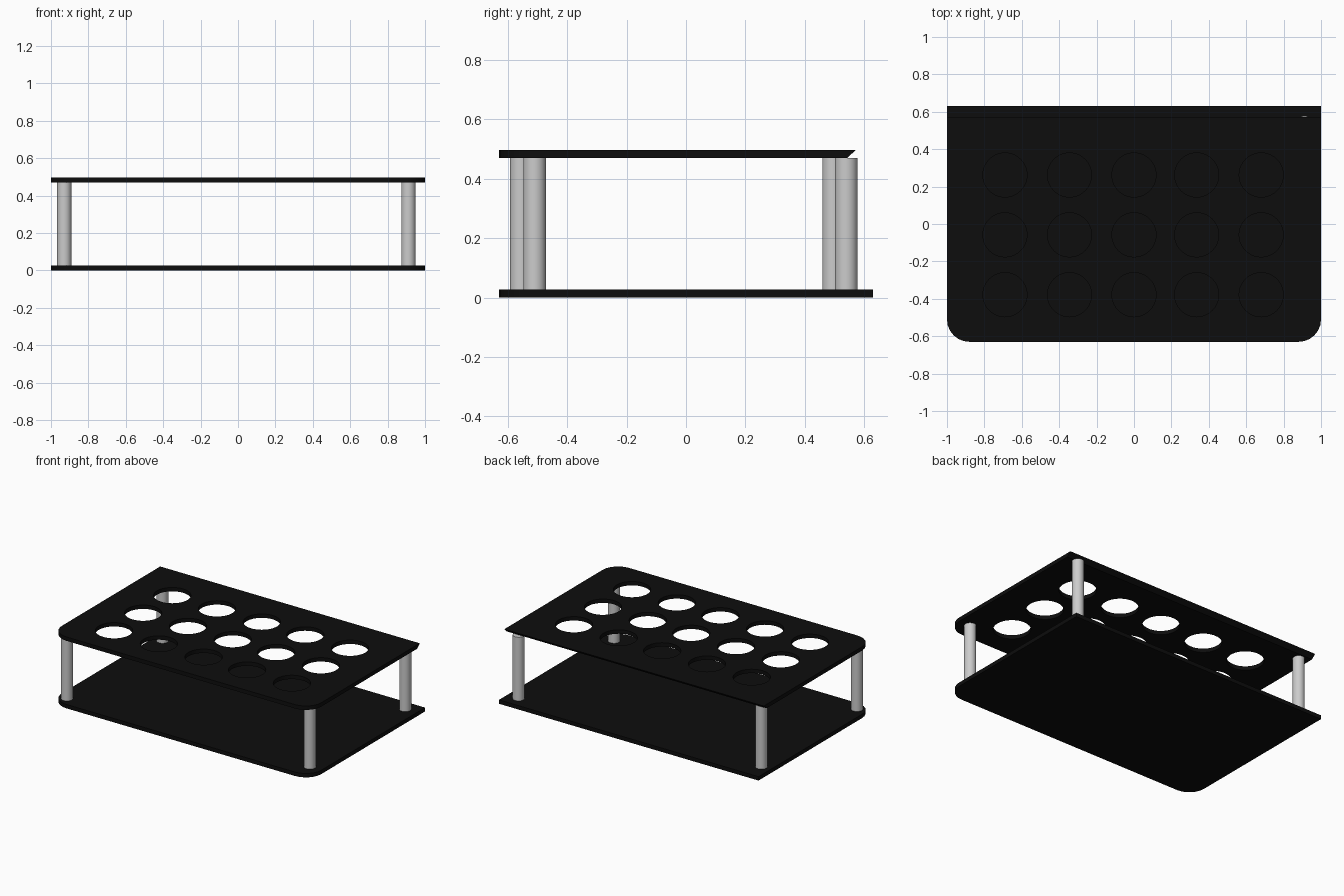
import bpy, bmesh, math

cube = bpy.data.objects.get("Cube")
if cube:
    bpy.data.objects.remove(cube, do_unlink=True)


def make_material(name, rgb, roughness):
    mat = bpy.data.materials.new(name)
    mat.use_nodes = True
    mat.diffuse_color = (*rgb, 1)
    bsdf = mat.node_tree.nodes["Principled BSDF"]
    bsdf.inputs["Base Color"].default_value = (*rgb, 1)
    bsdf.inputs["Roughness"].default_value = roughness
    return mat


black = make_material("black plastic", (0.004, 0.004, 0.004), 0.5)
grey = make_material("light grey metal", (0.6, 0.6, 0.6), 0.4)


def finish(bm, name, mat):
    bmesh.ops.recalc_face_normals(bm, faces=bm.faces)
    mesh = bpy.data.meshes.new(name)
    bm.to_mesh(mesh)
    bm.free()
    mesh.materials.append(mat)
    obj = bpy.data.objects.new(name, mesh)
    bpy.context.collection.objects.link(obj)
    bpy.ops.object.select_all(action='DESELECT')
    obj.select_set(True)
    bpy.context.view_layer.objects.active = obj
    bpy.ops.object.shade_smooth_by_angle(angle=math.radians(30))
    return obj


def arc(cx, cy, radius, start, sweep, steps):
    angles = [math.radians(start + sweep * i / steps) for i in range(steps + 1)]
    return [(cx + radius * math.cos(a), cy + radius * math.sin(a)) for a in angles]


FRONT, THICK, CORNER = -0.63, 0.027, 0.12


def plate(name, z, back, slant=0.0, holes=()):
    """Sheet with rounded front corners, round holes and a slanted back edge."""
    inner = 1 - CORNER
    outline = arc(-inner, FRONT + CORNER, CORNER, 180, 90, 6)
    outline += arc(inner, FRONT + CORNER, CORNER, 270, 90, 6)
    outline += [(1, back), (-1, back)]
    loops = [outline] + [arc(x, y, r, 0, 360, 40)[:-1] for x, y, r in holes]

    bm = bmesh.new()
    for loop in loops:
        verts = [bm.verts.new((x, y, z)) for x, y in loop]
        for i, v in enumerate(verts):
            bm.edges.new((v, verts[i - 1]))
    bmesh.ops.triangle_fill(bm, edges=bm.edges[:], use_beauty=True, normal=(0, 0, 1))
    result = bmesh.ops.extrude_face_region(bm, geom=bm.faces[:])
    for v in result["geom"]:
        if isinstance(v, bmesh.types.BMVert):
            v.co.z += THICK
            if v.co.y > back - 0.001:
                v.co.y += slant
    return finish(bm, name, black)


def post(name, x, y, bottom, top, radius=0.038):
    bm = bmesh.new()
    bmesh.ops.create_cone(bm, cap_ends=True, segments=32, radius1=radius,
                          radius2=radius, depth=top - bottom)
    bmesh.ops.translate(bm, verts=bm.verts, vec=(x, y, (top + bottom) / 2))
    return finish(bm, name, grey)


# Base sheet and perforated upper sheet
TOP_Z = 0.47
columns = (-0.69, -0.345, 0.0, 0.335, 0.68)
rows = (0.262, -0.058, -0.378)
plate("base_plate", 0, 0.63)
plate("upper_plate", TOP_Z, 0.542, slant=0.03,
      holes=[(x, y, 0.118) for y in rows for x in columns])

# Corner supports
post("front_left_post", 0.911, -0.51, THICK, TOP_Z)
post("back_left_post", 0.911, 0.54, THICK, TOP_Z)
post("front_right_post", -0.929, -0.555, THICK, TOP_Z)
post("back_right_post", -0.929, 0.497, THICK, TOP_Z)
